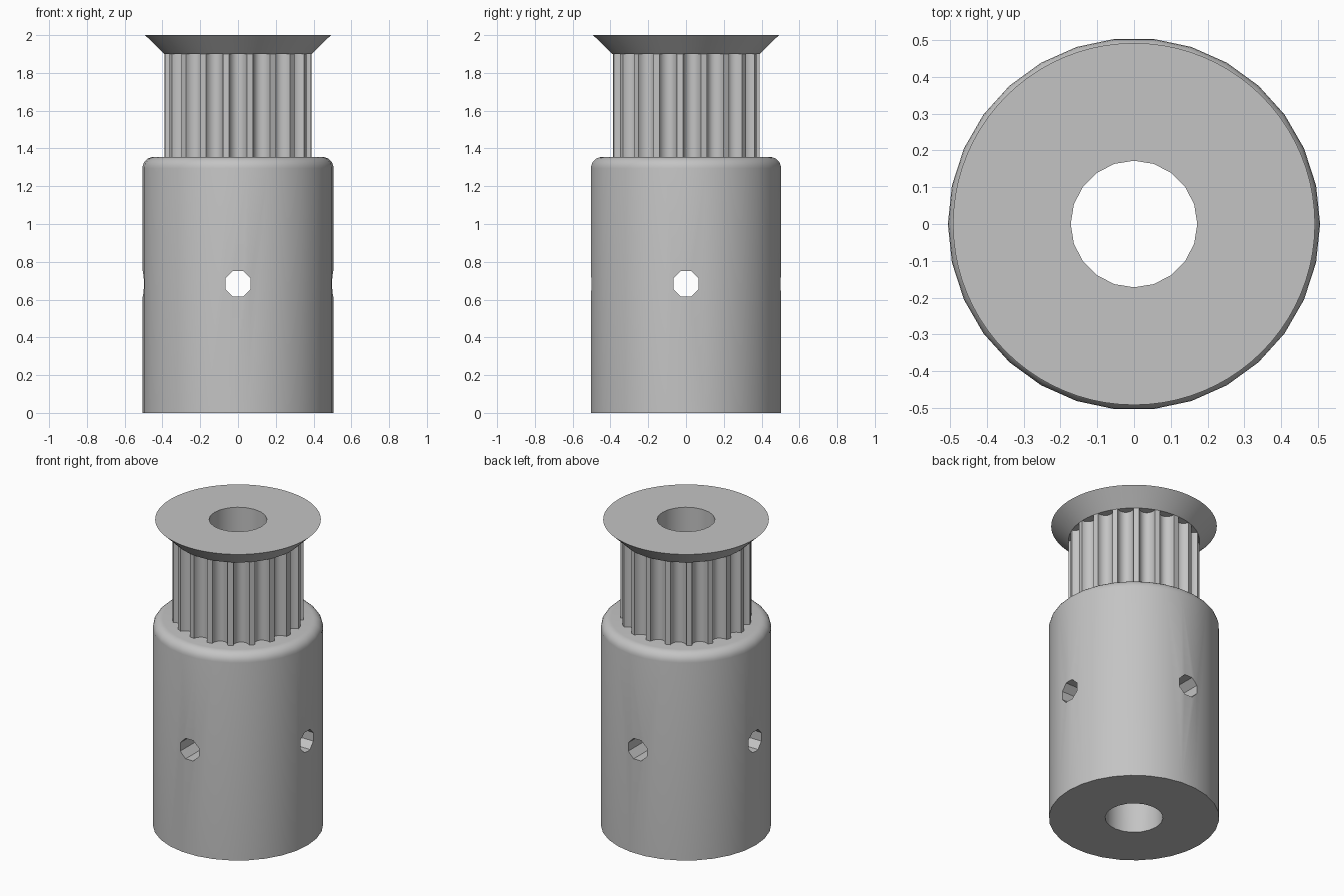
import bpy
import bmesh
from math import sin, cos, pi, radians

cube = bpy.data.objects.get("Cube")
if cube:
    bpy.data.objects.remove(cube, do_unlink=True)

# One plain metal colour
metal = bpy.data.materials.new("grey metal")
metal.use_nodes = True
metal.diffuse_color = (0.55, 0.55, 0.55, 1)
metal.node_tree.nodes["Principled BSDF"].inputs["Base Color"].default_value = (0.55, 0.55, 0.55, 1)

BORE, BODY, SHOULDER, FILLET = 0.172, 0.506, 1.355, 0.06
TOOTH_R, TEETH, DEPTH = 0.39, 19, 0.05
FLANGE_Z, FLANGE_R, TOP = 1.9, 0.492, 2.0
HOLE_Z, HOLE_R = 0.683, 0.067 / cos(pi / 8)


def stack(name, rings):
    """Closed solid skinned through a list of matching rings of points."""
    bm = bmesh.new()
    loops = [[bm.verts.new(p) for p in ring] for ring in rings]
    n = len(loops[0])
    for low, high in zip(loops, loops[1:]):
        for i in range(n):
            j = (i + 1) % n
            bm.faces.new((low[i], low[j], high[j], high[i]))
    bm.faces.new(loops[0][::-1])
    bm.faces.new(loops[-1])
    mesh = bpy.data.meshes.new(name)
    bm.to_mesh(mesh)
    bm.free()
    mesh.materials.append(metal)
    ob = bpy.data.objects.new(name, mesh)
    bpy.context.collection.objects.link(ob)
    return ob


def circle(r, z, sides, turn=0.0):
    return [(r * cos(2 * pi * i / sides + turn), r * sin(2 * pi * i / sides + turn), z)
            for i in range(sides)]


def cut(ob, cutters):
    bpy.context.view_layer.objects.active = ob
    for c in cutters:
        mod = ob.modifiers.new("cut", 'BOOLEAN')
        mod.operation = 'DIFFERENCE'
        mod.solver = 'EXACT'
        mod.object = c
        bpy.ops.object.modifier_apply(modifier=mod.name)


# Hub with a rounded shoulder
rings = [circle(BODY, 0, 30)]
for k in range(7):
    a = k / 6 * pi / 2
    rings.append(circle(BODY - FILLET * (1 - cos(a)), SHOULDER - FILLET * (1 - sin(a)), 30))
hub = stack("hub", rings)

# Toothed section: rounded grooves between narrow lands, one groove facing the front
pitch = 2 * pi / TEETH
half_groove = radians(7)
outline = []
for t in range(TEETH):
    for k in range(11):
        s = k / 10 * pi
        a = -pi / 2 + t * pitch - half_groove * cos(s)
        r = TOOTH_R - DEPTH * sin(s)
        outline.append((r * cos(a), r * sin(a)))
teeth = stack("toothed_section", [[(x, y, z) for x, y in outline] for z in (SHOULDER, FLANGE_Z)])

# Flared flange on top
flange = stack("top_flange", [circle(TOOTH_R, FLANGE_Z, 80), circle(FLANGE_R, TOP, 80)])

# Cutters for the bore and the crossed screw holes
bore = stack("bore_cutter", [circle(BORE, z, 20) for z in (-0.2, TOP + 0.2)])
hole_x = stack("screw_hole_cutter_side",
               [[(x, u, v + HOLE_Z) for u, v, _ in circle(HOLE_R, 0, 8, pi / 8)] for x in (-0.8, 0.8)])
hole_y = stack("screw_hole_cutter_front",
               [[(v, y, u + HOLE_Z) for u, v, _ in circle(HOLE_R, 0, 8, pi / 8)] for y in (-0.8, 0.8)])

cut(hub, [bore, hole_x, hole_y])
cut(teeth, [bore])
cut(flange, [bore])
for c in (bore, hole_x, hole_y):
    bpy.data.objects.remove(c, do_unlink=True)

# Smooth shading with crisp edges
bpy.ops.object.select_all(action='DESELECT')
for ob in (hub, teeth, flange):
    ob.select_set(True)
bpy.context.view_layer.objects.active = hub
bpy.ops.object.shade_smooth_by_angle(angle=radians(30))
